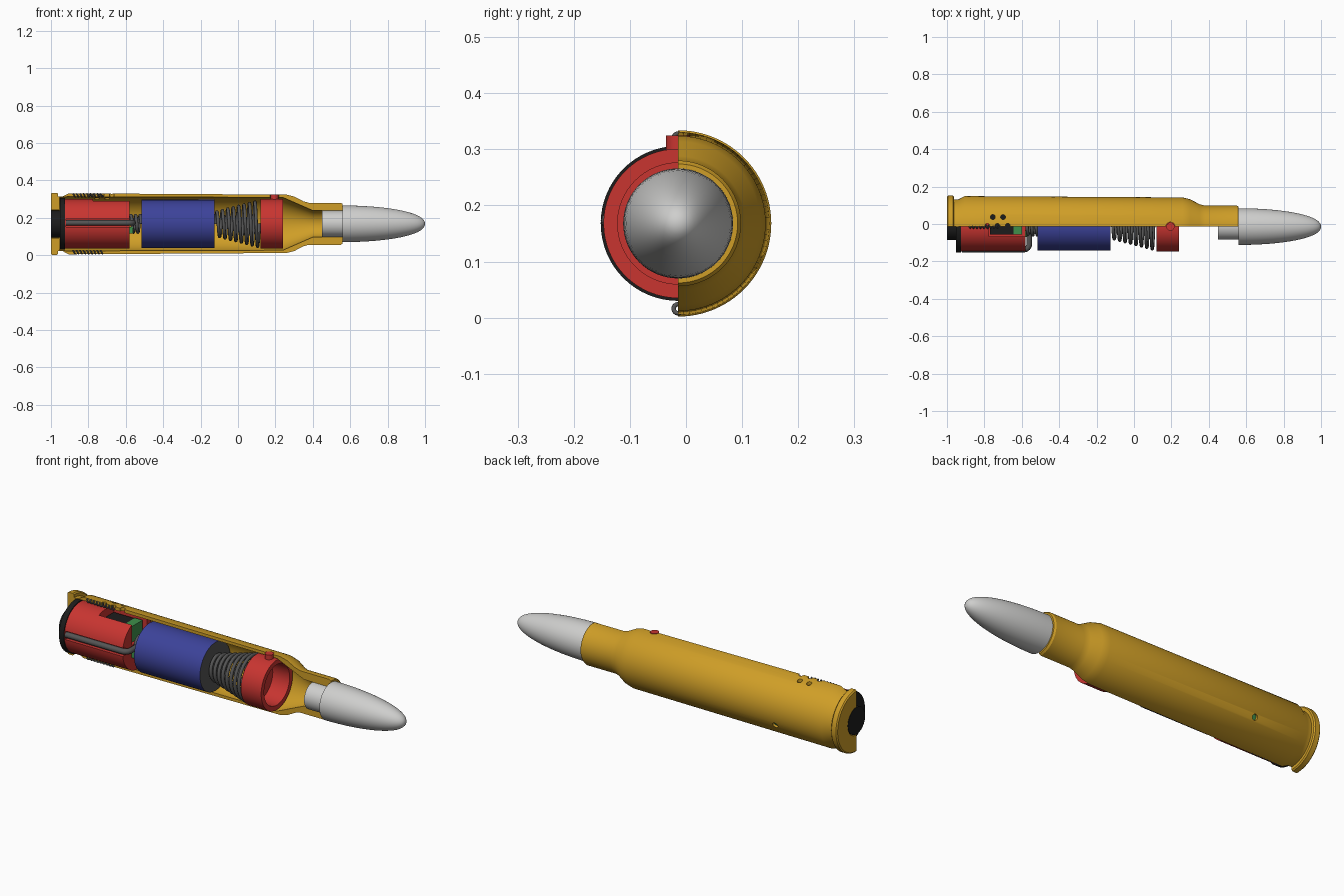
import bpy, bmesh, math
from mathutils import Vector, Matrix

cube = bpy.data.objects.get("Cube")
if cube:
    bpy.data.objects.remove(cube, do_unlink=True)

CY, CZ = -0.014, 0.168   # long axis of the assembly


def material(name, r, g, b):
    m = bpy.data.materials.new(name)
    m.use_nodes = True
    m.diffuse_color = (r, g, b, 1)
    bsdf = next(n for n in m.node_tree.nodes if n.type == 'BSDF_PRINCIPLED')
    bsdf.inputs["Base Color"].default_value = (r, g, b, 1)
    return m


brass = material("brass", 0.62, 0.34, 0.02)
red = material("red", 0.58, 0.035, 0.03)
blue = material("blue", 0.045, 0.055, 0.32)
silver = material("silver", 0.62, 0.62, 0.61)
steel = material("dark steel", 0.09, 0.09, 0.09)
black = material("black", 0.012, 0.012, 0.012)
green = material("green", 0.05, 0.28, 0.07)


def smooth(obj, angle=30):
    bpy.ops.object.select_all(action='DESELECT')
    obj.select_set(True)
    bpy.context.view_layer.objects.active = obj
    bpy.ops.object.shade_smooth_by_angle(angle=math.radians(angle))


def finish(name, bm, mat):
    bmesh.ops.remove_doubles(bm, verts=bm.verts, dist=1e-5)
    bmesh.ops.recalc_face_normals(bm, faces=bm.faces)
    mesh = bpy.data.meshes.new(name)
    bm.to_mesh(mesh)
    bm.free()
    obj = bpy.data.objects.new(name, mesh)
    bpy.context.collection.objects.link(obj)
    mesh.materials.append(mat)
    smooth(obj)
    return obj


def revolve(name, profile, mat, half=False):
    """Turn a closed (x, radius) outline about the long axis."""
    bm = bmesh.new()
    vs = [bm.verts.new((x, CY, CZ + r)) for x, r in profile]
    es = [bm.edges.new((vs[i], vs[(i + 1) % len(vs)])) for i in range(len(vs))
          if half or profile[i][1] + profile[(i + 1) % len(vs)][1] > 0]
    geom = vs + es
    if half:
        cap = bm.faces.new(vs)
        geom.append(cap)
        end = bm.faces.new([bm.verts.new((x, CY, CZ - r)) for x, r in profile])
        geom = vs + es
    bmesh.ops.spin(bm, geom=geom, cent=(0, CY, CZ), axis=(-1, 0, 0),
                   angle=math.pi if half else math.tau, steps=48 if half else 64)
    return finish(name, bm, mat)


def cylinder(name, x0, x1, r, mat):
    return revolve(name, [(x0, 0), (x0, r), (x1, r), (x1, 0)], mat)


def box(name, lo, hi, mat):
    bm = bmesh.new()
    bmesh.ops.create_cube(bm, size=1)
    lo, hi = Vector(lo), Vector(hi)
    for v in bm.verts:
        v.co = (lo + hi) / 2 + v.co * (hi - lo)
    return finish(name, bm, mat)


def rod(name, a, b, r, mat):
    bm = bmesh.new()
    a, b = Vector(a), Vector(b)
    turn = (b - a).to_track_quat('Z', 'Y').to_matrix().to_4x4()
    bmesh.ops.create_cone(bm, cap_ends=True, segments=20, radius1=r, radius2=r,
                          depth=(b - a).length,
                          matrix=Matrix.Translation((a + b) / 2) @ turn)
    return finish(name, bm, mat)


def cut(obj, cutter):
    mod = obj.modifiers.new("cut", 'BOOLEAN')
    mod.operation, mod.solver, mod.object = 'DIFFERENCE', 'EXACT', cutter
    bpy.context.view_layer.objects.active = obj
    bpy.ops.object.modifier_apply(modifier=mod.name)
    bpy.data.objects.remove(cutter, do_unlink=True)


def wire(name, points, r, mat):
    curve = bpy.data.curves.new(name, 'CURVE')
    curve.dimensions = '3D'
    curve.bevel_depth, curve.bevel_resolution = r, 3
    curve.use_fill_caps = True
    spline = curve.splines.new('POLY')
    spline.points.add(len(points) - 1)
    for p, co in zip(spline.points, points):
        p.co = (*co, 1)
    obj = bpy.data.objects.new(name, curve)
    bpy.context.collection.objects.link(obj)
    curve.materials.append(mat)
    bpy.ops.object.select_all(action='DESELECT')
    obj.select_set(True)
    bpy.context.view_layer.objects.active = obj
    bpy.ops.object.convert(target='MESH')
    smooth(obj, 50)
    return obj


def coil(name, x0, x1, r0, r1, turns, thick, z=CZ):
    n = int(turns * 28)
    pts = []
    for i in range(n + 1):
        t = i / n
        a, r = t * turns * math.tau, r0 + (r1 - r0) * t
        pts.append((x0 + (x1 - x0) * t, CY + r * math.cos(a), z + r * math.sin(a)))
    return wire(name, pts, thick, steel)


# Casing: half shell with rim, groove, shoulder and neck
casing = revolve("casing", [
    (-1, 0.075), (-1, 0.16), (-0.994, 0.166), (-0.968, 0.166), (-0.962, 0.16),
    (-0.962, 0.145), (-0.94, 0.145), (-0.905, 0.163), (0.26, 0.156),
    (0.30, 0.146), (0.35, 0.12), (0.38, 0.112), (0.55, 0.112), (0.56, 0.106),
    (0.56, 0.071), (0.40, 0.071), (0.24, 0.141), (-0.915, 0.145),
    (-0.955, 0.141), (-0.955, 0.075)], brass, half=True)

# Vent holes, pin hole and side hole in the casing
for x, y in [(-0.755, 0.037), (-0.70, 0.037),
             (-0.785, -0.01), (-0.73, -0.01), (-0.675, -0.01)]:
    cut(casing, rod("vent_cutter", (x, y, 0.25), (x, y, 0.4), 0.013, steel))
cut(casing, rod("pin_cutter", (0.195, CY, 0.25), (0.195, CY, 0.4), 0.024, brass))
side = Vector((0, math.cos(0.45), -math.sin(0.45)))
hub = Vector((-0.62, CY, CZ))
cut(casing, rod("side_cutter", hub + side * 0.12, hub + side * 0.2, 0.015, brass))
smooth(casing)

# Bullet tip with a narrower tail
ogive = [(0.56 + 0.44 * math.sin(a), 0.098 * math.cos(a) ** 0.9)
         for a in [i * math.pi / 36 for i in range(18)]]
revolve("bullet_tip", [(0.45, 0), (0.45, 0.07), (0.56, 0.07)] + ogive + [(1, 0)], silver)

# Front collar and its locating pin
revolve("front_collar", [(0.12, 0), (0.12, 0.133), (0.24, 0.133), (0.24, 0.108),
                         (0.14, 0.108), (0.14, 0)], red)
rod("collar_pin", (0.195, CY, 0.28), (0.195, CY, 0.325), 0.022, red)

# Conical spring and battery with steel ends
coil("main_spring", -0.12, 0.112, 0.062, 0.122, 8, 0.009)
battery = cylinder("battery", -0.515, -0.125, 0.129, blue)
battery.data.materials.append(steel)
for f in battery.data.polygons:
    f.material_index = int(abs(f.normal.x) > 0.9)

# Rear holder with an open pocket and a long groove for the contact wire
holder = cylinder("rear_holder", -0.925, -0.58, 0.133, red)
cut(holder, box("pocket_cutter", (-0.775, -0.068, 0.18), (-0.55, 0.06, 0.4), red))
cut(holder, box("groove_cutter", (-0.92, -0.2, 0.15), (-0.55, -0.128, 0.195), red))
smooth(holder)
box("switch_block", (-0.77, -0.055, 0.18), (-0.645, 0.05, 0.262), black)
box("circuit_board", (-0.645, -0.055, 0.18), (-0.60, 0.05, 0.265), green)
box("board_edge", (-0.58, -0.07, 0.115), (-0.562, 0.04, 0.15), green)
rod("side_light", hub + side * 0.132, hub + side * 0.15, 0.0145, green)

# Contact wire running along the holder and bending inwards
bend = [(-0.59 + 0.03 * math.sin(a), -0.107 - 0.03 * math.cos(a), 0.173)
        for a in [i * math.pi / 12 for i in range(7)]]
wire("contact_wire", [(-0.92, -0.137, 0.173)] + bend + [(-0.56, -0.05, 0.173)],
     0.015, steel)
coil("contact_spring", -0.578, -0.517, 0.045, 0.045, 2.5, 0.009)

# Push button at the base
cylinder("base_disc", -0.953, -0.925, 0.138, black)
cylinder("base_button", -1, -0.95, 0.072, black)

# Small coils set in the casing wall
for side_name, z in (("upper", CZ + 0.152), ("lower", CZ - 0.152)):
    coil(side_name + "_wall_coil", -0.885, -0.72, 0.008, 0.008, 9, 0.004, z)
